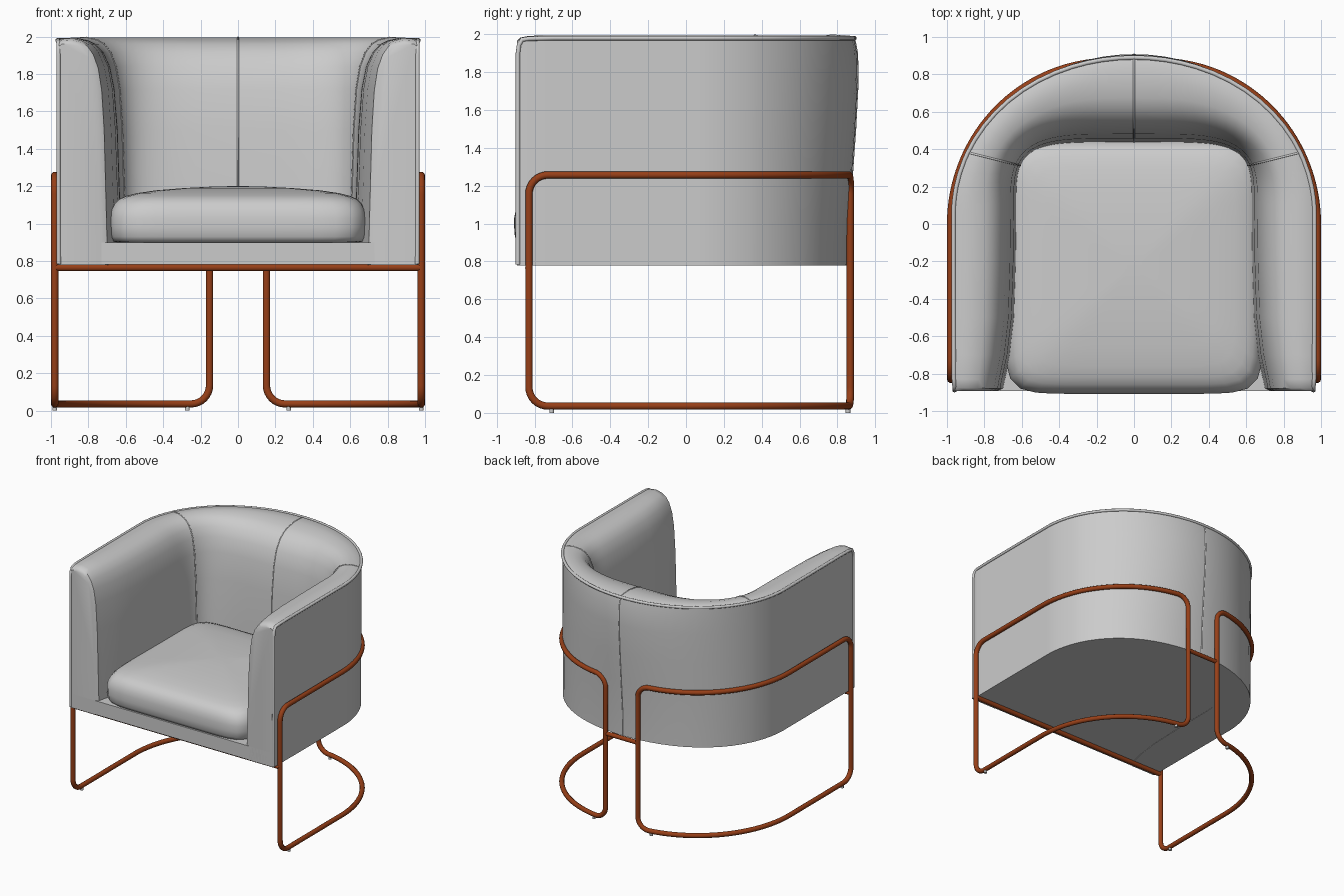
import bpy, bmesh, math
from math import sin, cos, pi, radians

if "Cube" in bpy.data.objects:
    bpy.data.objects.remove(bpy.data.objects["Cube"])


def material(name, rgb):
    m = bpy.data.materials.new(name)
    m.diffuse_color = (*rgb, 1)
    m.use_nodes = True
    m.node_tree.nodes["Principled BSDF"].inputs["Base Color"].default_value = m.diffuse_color
    return m


FABRIC = material("light grey fabric", (0.6, 0.6, 0.6))
COPPER = material("rust copper metal", (0.31, 0.05, 0.009))


def finish(ob, mat, angle=40):
    ob.data.materials.clear()
    ob.data.materials.append(mat)
    bpy.ops.object.select_all(action='DESELECT')
    ob.select_set(True)
    bpy.context.view_layer.objects.active = ob
    bpy.ops.object.shade_smooth_by_angle(angle=radians(angle))
    return ob


def loft(name, rings, mat, angle=40):
    """Skin a list of closed rings and cap both ends."""
    bm = bmesh.new()
    rows = [[bm.verts.new(p) for p in r] for r in rings]
    n = len(rows[0])
    for a, b in zip(rows, rows[1:]):
        for i in range(n):
            j = (i + 1) % n
            bm.faces.new((a[i], a[j], b[j], b[i]))
    bm.faces.new(rows[0])
    bm.faces.new(rows[-1])
    bmesh.ops.recalc_face_normals(bm, faces=bm.faces)
    me = bpy.data.meshes.new(name)
    bm.to_mesh(me)
    bm.free()
    ob = bpy.data.objects.new(name, me)
    bpy.context.collection.objects.link(ob)
    return finish(ob, mat, angle)


def tube(name, pts, r, mat, closed=False, res=3):
    cu = bpy.data.curves.new(name, 'CURVE')
    cu.dimensions = '3D'
    cu.bevel_depth, cu.bevel_resolution, cu.use_fill_caps = r, res, True
    sp = cu.splines.new('POLY')
    sp.points.add(len(pts) - 1)
    for q, p in zip(sp.points, pts):
        q.co = (*p, 1)
    sp.use_cyclic_u = closed
    ob = bpy.data.objects.new(name, cu)
    bpy.context.collection.objects.link(ob)
    bpy.ops.object.select_all(action='DESELECT')
    ob.select_set(True)
    bpy.context.view_layer.objects.active = ob
    bpy.ops.object.convert(target='MESH')
    return finish(bpy.context.object, mat, 60)


# --- Shell: wall section (inward fraction, height, back bulge) swept round a U plan
PROFILE = [(0, .78, -.045), (0, 1.0, -.04), (0, 1.26, -.022), (0, 1.5, -.005),
           (0, 1.75, .008), (0, 1.9, .005), (0, 1.98, -.01), (.06, 1.99, -.01),
           (.28, 1.995, 0), (.48, 1.98, 0), (.6, 1.96, 0), (.72, 1.915, 0),
           (.82, 1.84, 0), (.89, 1.72, 0), (.94, 1.5, 0), (.97, 1.2, 0),
           (1, .9, 0), (1, .78, 0)]

# stations: outer x, y, inner x, y, back weight, top drop
STATIONS = [(.955, -.893, .73, -.893, 0, .03), (.962, -.875, .70, -.88, 0, .012),
            (.963, -.83, .69, -.83, 0, .003), (.963, -.7, .66, -.7, 0, 0),
            (.964, -.5, .635, -.5, 0, 0), (.965, -.2, .625, -.2, 0, 0)]


def curved_station(deg):
    a = radians(deg)
    c, s = max(cos(a), 0), sin(a)
    return (.965 * c, .05 + .85 * s, .622 * c ** .4, .05 + .38 * s ** .4, s ** 4, 0)


ANGLES = [0, 1, 3, 6, 10, 15, 20, 23, 28, 34, 40, 46, 52, 58, 64, 70, 75, 80, 85, 90]
STATIONS += [curved_station(d) for d in ANGLES]


def section(st, sx=1):
    ox, oy, ix, iy, w, drop = st
    out = []
    for f, z, dy in PROFILE:
        zz = z - drop * max(0, min(1, (z - 1.5) / .4))
        out.append((sx * (ox + (ix - ox) * f), oy + (iy - oy) * f + dy * w, zz))
    return out


right = [section(s) for s in STATIONS]
left = [section(s, -1) for s in STATIONS]
loft("tub_shell", right + left[-2::-1], FABRIC)

# seat platform filling the inside of the shell, with the front band
plan = [(r[0][0] * .985, r[0][1] if r[0][1] < 0 else r[0][1] * .985) for r in right]
plan += [(-x, y) for x, y in plan[-2::-1]]
loft("seat_platform", [[(x, y, z) for x, y in plan] for z in (.782, .9)], FABRIC)


# --- Cushion: stacked rounded rectangles with a crowned top
def rounded_ring(inset, z, n=72):
    ring = []
    for i in range(n):
        a = 2 * pi * i / n + pi / n
        c, s = cos(a), sin(a)
        k = (abs(c) ** 9 + abs(s) ** 9) ** (-1 / 9)
        ring.append(((.69 - inset) * c * k, -.228 + (.68 - inset) * s * k, z))
    return ring


CUSHION = [(.06, .895), (.02, .905), (.004, .93), (0, .98), (0, 1.03), (.008, 1.07),
           (.025, 1.105), (.05, 1.13), (.09, 1.148), (.15, 1.163), (.25, 1.178),
           (.4, 1.19), (.55, 1.198), (.64, 1.2)]
loft("seat_cushion", [rounded_ring(i, z) for i, z in CUSHION], FABRIC, 50)

# --- Piping along the front edges and the outer top rim
front = [(.958, -.888, .785), (.96, -.888, 1.3), (.96, -.888, 1.9), (.96, -.882, 1.945),
         (.96, -.865, 1.972)]
rim = [r[6] for r in right[2:]]
half = front + rim
tube("rim_piping", half + [(-x, y, z) for x, y, z in half[-2::-1]], .012, FABRIC)

# --- Seams: full centre-back seam, and the arm-to-back joins on top and inside
tube("centre_back_seam", section(STATIONS[-1])[:-1], .005, FABRIC, res=1)
join = 6 + ANGLES.index(23)
for side, secs in (("right", right), ("left", left)):
    tube(side + "_arm_seam", secs[join][6:-1], .005, FABRIC, res=1)

# --- Frame: a rounded rectangle (distance along plan, height) wrapped round the shell
PATH = [(.98, -.83), (.98, 0)]
PATH += [(.13 + .85 * cos(radians(d)), .868 * sin(radians(d))) for d in range(2, 89)]
PATH += [(.152, .868)]
DIST = [0]
for p, q in zip(PATH, PATH[1:]):
    DIST.append(DIST[-1] + math.dist(p, q))
LENGTH = DIST[-1]


def along(s):
    s = max(0, min(LENGTH, s))
    for i in range(len(PATH) - 1):
        if s <= DIST[i + 1]:
            t = (s - DIST[i]) / (DIST[i + 1] - DIST[i])
            return [a + (b - a) * t for a, b in zip(PATH[i], PATH[i + 1])]
    return PATH[-1]


def frame_loop(sx, low=.036, high=1.257, r=.1):
    sz = []
    runs = [r + (LENGTH - 2 * r) * i / 50 for i in range(1, 50)]
    corners = [(LENGTH - r, low + r, -90), (LENGTH - r, high - r, 0),
               (r, high - r, 90), (r, low + r, 180)]
    for k, (cs, cz, a0) in enumerate(corners):
        for i in range(9):
            a = radians(a0 + 90 * i / 8)
            sz.append((cs + r * cos(a), cz + r * sin(a)))
        if k == 1:
            sz += [(s, high) for s in reversed(runs)]
    sz += [(s, low) for s in runs]
    return [(sx * along(s)[0], along(s)[1], z) for s, z in sz]


for side, sx in (("right", 1), ("left", -1)):
    tube(side + "_frame_loop", frame_loop(sx), .02, COPPER, closed=True)
    # small glides under the floor rail
    for where, s in (("front", .12), ("back", LENGTH - .12)):
        x, y = along(s)
        tube(f"{side}_{where}_glide", [(sx * x, y, 0), (sx * x, y, .03)], .013, FABRIC)

# cross bars under the front edge and between the back uprights
tube("front_cross_bar", [(-.98, -.83, .765), (.98, -.83, .765)], .02, COPPER)
tube("back_cross_bar", [(-.152, .866, .765), (.152, .866, .765)], .018, COPPER)
